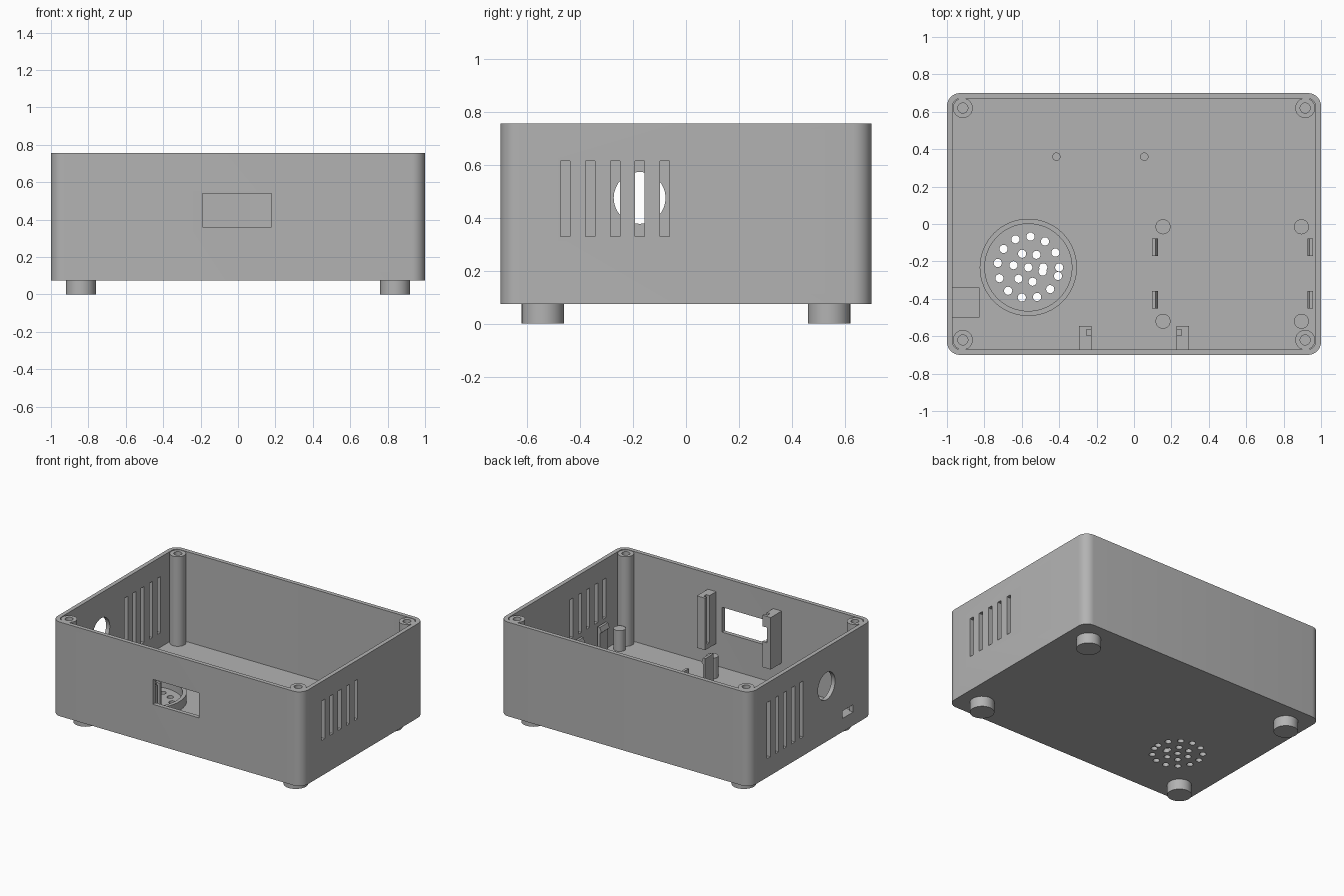
import bpy, bmesh, math
from mathutils import Vector, Matrix

old = bpy.data.objects.get("Cube")
if old:
    bpy.data.objects.remove(old, do_unlink=True)

grey = bpy.data.materials.new("plain grey")
grey.use_nodes = True
GREY = (0.45, 0.45, 0.45, 1)
grey.diffuse_color = GREY
grey.node_tree.nodes["Principled BSDF"].inputs["Base Color"].default_value = GREY


# ---- helpers ----
def prism(bm, pts, z0, z1, turn=Matrix.Identity(4)):
    """Extrude a counter-clockwise outline from z0 to z1, then turn it."""
    low = [bm.verts.new(turn @ Vector((x, y, z0))) for x, y in pts]
    high = [bm.verts.new(turn @ Vector((x, y, z1))) for x, y in pts]
    bm.faces.new(low[::-1])
    bm.faces.new(high)
    for i in range(len(pts)):
        j = (i + 1) % len(pts)
        bm.faces.new((low[i], low[j], high[j], high[i]))


def box(bm, x0, x1, y0, y1, z0, z1):
    prism(bm, [(x0, y0), (x1, y0), (x1, y1), (x0, y1)], z0, z1)


def circle(x, y, r, n=32):
    return [(x + r * math.cos(math.tau * i / n), y + r * math.sin(math.tau * i / n)) for i in range(n)]


def rounded(w, d, r, n=8):
    pts = []
    for k, (sx, sy) in enumerate([(1, 1), (-1, 1), (-1, -1), (1, -1)]):
        for i in range(n + 1):
            a = math.pi / 2 * (k + i / n)
            pts.append((sx * (w - r) + r * math.cos(a), sy * (d - r) + r * math.sin(a)))
    return pts


def make(name, bm):
    bmesh.ops.recalc_face_normals(bm, faces=bm.faces)
    mesh = bpy.data.meshes.new(name)
    bm.to_mesh(mesh)
    bm.free()
    ob = bpy.data.objects.new(name, mesh)
    bpy.context.collection.objects.link(ob)
    mesh.materials.append(grey)
    return ob


def cut(ob, bm):
    """Subtract the shapes in bm and discard the cutter."""
    cutter = make("cutter", bm)
    cutter.hide_render = True
    mod = ob.modifiers.new("cut", 'BOOLEAN')
    mod.operation, mod.solver, mod.object, mod.use_self = 'DIFFERENCE', 'EXACT', cutter, True
    deps = bpy.context.evaluated_depsgraph_get()
    mesh = bpy.data.meshes.new_from_object(ob.evaluated_get(deps))
    ob.modifiers.clear()
    ob.data = mesh
    bpy.data.objects.remove(cutter, do_unlink=True)


def solid(name, *prisms):
    bm = bmesh.new()
    for p in prisms:
        prism(bm, *p)
    return make(name, bm)


W, D, T = 1.0, 0.7, 0.03
BASE, FLOOR, TOP = 0.075, 0.105, 0.755
SPK = (-0.565, -0.232)
parts = []

# ---- shell: rounded tray with vents and openings ----
shell = solid("case_shell", (rounded(W, D, 0.07), BASE, TOP))
bm = bmesh.new()
prism(bm, rounded(W - T, D - T, 0.04), FLOOR, 1)
cut(shell, bm)

bm = bmesh.new()
box(bm, -0.19, 0.18, -0.8, -0.6, 0.36, 0.54)                # display window
for i in range(5):                                          # side vents
    y = -0.455 + 0.0937 * i
    box(bm, 0.9, 1.1, y - 0.018, y + 0.018, 0.33, 0.615)
    y = 0.11 + 0.0937 * i
    box(bm, -1.1, -0.9, y - 0.018, y + 0.018, 0.21, 0.615)
prism(bm, circle(-0.475, -0.175, 0.098), -1.1, -0.9, Matrix.Rotation(math.pi / 2, 4, 'Y'))
box(bm, -1.1, -0.9, -0.48, -0.36, 0.172, 0.225)             # charging port
cut(shell, bm)

bm = bmesh.new()                                            # speaker grille
prism(bm, circle(*SPK, 0.022, 16), 0, 0.2)
for count, step, r in ((7, 1, 0.08), (13, 0.5, 0.165)):
    for i in range(count):
        a = i * step
        prism(bm, circle(SPK[0] + r * math.cos(a), SPK[1] + r * math.sin(a), 0.022, 16), 0, 0.2)
cut(shell, bm)
parts.append(shell)

# ---- corner screw posts and feet ----
for sx, side in ((-1, "right"), (1, "left")):
    for sy, end in ((-1, "front"), (1, "back")):
        x, y = sx * 0.915, sy * 0.62
        post = solid(f"screw_post_{end}_{side}", (circle(x, y, 0.053), FLOOR - 0.01, 0.752))
        bm = bmesh.new()
        prism(bm, circle(x, y, 0.027), 0.5, 1)
        cut(post, bm)
        foot = solid(f"foot_{end}_{side}", (circle(sx * 0.84, sy * 0.54, 0.08), 0, BASE + 0.005))
        parts += [post, foot]

# ---- speaker ring ----
ring = solid("speaker_ring", (circle(*SPK, 0.26, 64), FLOOR - 0.005, 0.17))
bm = bmesh.new()
prism(bm, circle(*SPK, 0.233, 64), 0, 1)
cut(ring, bm)
parts.append(ring)

# ---- board standoffs and locating pegs ----
for x in (0.155, 0.895):
    for y in (-0.015, -0.52):
        parts.append(solid("board_standoff", (circle(x, y, 0.04), FLOOR - 0.005, 0.255)))
for x in (-0.415, 0.055):
    parts.append(solid("locating_peg", (circle(x, 0.36, 0.022, 24), FLOOR - 0.005, 0.155)))

# ---- snap clips: upright strip with a sloped hook facing the board ----
STAND = Matrix.Rotation(math.pi / 2, 4, 'X')
for x, s in ((0.097, 1), (0.957, -1)):
    for y in (-0.125, -0.405):
        outline = [(0, FLOOR - 0.005), (0.018, FLOOR - 0.005), (0.018, 0.265),
                   (0.03, 0.275), (0.018, 0.31), (0, 0.31)]
        outline = [(x + s * u, z) for u, z in outline]
        parts.append(solid("board_clip", (outline, -y - 0.047, -y + 0.047, STAND)))

# ---- display brackets beside the window ----
for s, side in ((-1, "right"), (1, "left")):
    def span(a, b):
        return sorted((s * a, s * b))
    bm = bmesh.new()
    box(bm, *span(0.228, 0.295), -0.675, -0.545, 0.265, 0.64)
    bracket = make(f"display_bracket_{side}", bm)
    bm = bmesh.new()
    box(bm, *span(0.2, 0.255), -0.595, -0.565, 0.3, 0.7)    # slide channel
    if s < 0:
        box(bm, *span(0.2, 0.265), -0.669, -0.5, 0.45, 0.56)  # cable notch
    cut(bracket, bm)
    parts.append(bracket)

# ---- charging board platform ----
bm = bmesh.new()
box(bm, -0.972, -0.825, -0.5, -0.34, FLOOR - 0.005, 0.172)
parts.append(make("charger_platform", bm))

# ---- smooth round surfaces, keep edges sharp ----
bpy.ops.object.select_all(action='DESELECT')
for ob in parts:
    ob.select_set(True)
bpy.context.view_layer.objects.active = shell
bpy.ops.object.shade_smooth_by_angle(angle=math.radians(30))
